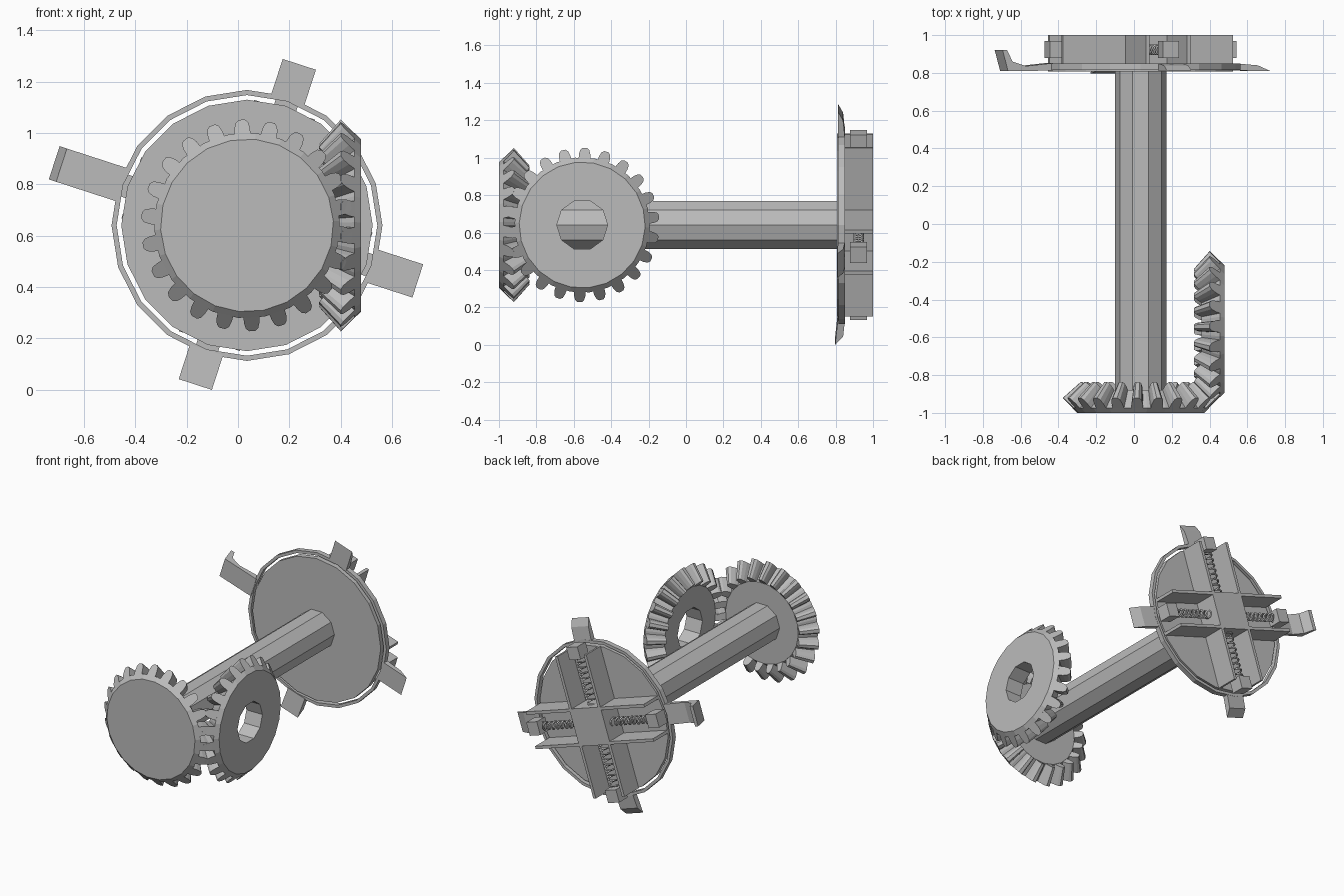
import bpy, bmesh
from math import sin, cos, pi, radians
from mathutils import Matrix, Vector

if "Cube" in bpy.data.objects:
    bpy.data.objects.remove(bpy.data.objects["Cube"])

grey = bpy.data.materials.new("machined_grey")
grey.use_nodes = True
grey.diffuse_color = (0.5, 0.5, 0.5, 1)
grey.node_tree.nodes["Principled BSDF"].inputs["Base Color"].default_value = (0.5, 0.5, 0.5, 1)

CX, CZ = 0.035, 0.64        # shaft axis
GEAR_Y = -0.555             # axis of the side gear
APEX = 0.445                # height of the shared bevel cone tip above a gear's back
TEETH = 22

# Local frames: x and y span the wheel plane, z runs along the axle
along_shaft = Matrix(((1, 0, 0, CX), (0, 0, 1, 0), (0, 1, 0, CZ), (0, 0, 0, 1)))
front_frame = Matrix.Translation((0, -1, 0)) @ along_shaft
side_frame = Matrix(((0, 0, -1, 0.48), (1, 0, 0, GEAR_Y), (0, 1, 0, CZ), (0, 0, 0, 1)))


def finish(name, bm, matrix):
    bm.transform(matrix)
    bmesh.ops.recalc_face_normals(bm, faces=bm.faces)
    mesh = bpy.data.meshes.new(name)
    bm.to_mesh(mesh)
    bm.free()
    mesh.materials.append(grey)
    obj = bpy.data.objects.new(name, mesh)
    bpy.context.collection.objects.link(obj)
    return obj


def loft(bm, sections, closed=False):
    """Skin between equal loops; cap the two ends unless closed."""
    rings = [[bm.verts.new(p) for p in s] for s in sections]
    n = len(rings[0])
    pairs = list(zip(rings, rings[1:] + rings[:1])) if closed else list(zip(rings, rings[1:]))
    for a, b in pairs:
        for i in range(n):
            j = (i + 1) % n
            bm.faces.new((a[i], a[j], b[j], b[i]))
    if not closed:
        bm.faces.new(rings[0])
        bm.faces.new(rings[-1])


def circle(r, h, sides, turn=0):
    return [(r * cos(turn + 2 * pi * i / sides), r * sin(turn + 2 * pi * i / sides), h)
            for i in range(sides)]


def turned(name, profile, sides, matrix, turn=0, closed=False):
    bm = bmesh.new()
    loft(bm, [circle(r, h, sides, turn) for r, h in profile], closed)
    return finish(name, bm, matrix)


def box(name, lo, hi, matrix):
    bm = bmesh.new()
    loft(bm, [[(x, y, z) for x, y in ((lo[0], lo[1]), (hi[0], lo[1]), (hi[0], hi[1]), (lo[0], hi[1]))]
              for z in (lo[2], hi[2])])
    return finish(name, bm, matrix)


def gear(name, matrix, phase):
    """Bevel gear: coned plate plus tapered teeth aimed at the cone tip."""
    apex = Vector((0, 0, APEX))
    bm = bmesh.new()
    loft(bm, [circle(r, h, TEETH, phase + pi / TEETH) for r, h in
              ((0.337, 0), (0.362, 0.025), (0.278, 0.122))])
    half = ((0.032, -0.02), (0.03, 0.03), (0.024, 0.06), (0.012, 0.075))
    outline = [(w, h) for w, h in half] + [(-w, h) for w, h in reversed(half)]
    for i in range(TEETH):
        spin = Matrix.Rotation(phase + 2 * pi * i / TEETH, 4, 'Z')
        outer = [Vector((0.36 + 0.7 * h, w, 0.027 + 0.7 * h)) for w, h in outline]
        inner = [apex + (p - apex) * 0.77 for p in outer]
        loft(bm, [[spin @ p for p in outer], [spin @ p for p in inner]])
    return finish(name, bm, matrix)


# Shaft and the two meshing gears
turned("shaft", ((0.136, -1), (0.136, 0.83)), 10, along_shaft)
gear("front_gear", front_frame, radians(92.8))
side_gear = gear("side_gear", side_frame, radians(88))

# Bore through the side gear
cutter = turned("bore_cutter", ((0.136, -0.1), (0.136, 0.3)), 10, side_frame)
cutter.hide_render = True
cut = side_gear.modifiers.new("bore", 'BOOLEAN')
cut.object = cutter
cut.solver = 'EXACT'
cut.use_self = True
bpy.context.view_layer.objects.active = side_gear
bpy.ops.object.modifier_apply(modifier="bore")
bpy.data.objects.remove(cutter)

# Back wheel: disc, hub block and outer ring
tilt = radians(-18)
wheel = along_shaft @ Matrix.Rotation(tilt, 4, 'Z')
turned("wheel_disc", ((0.49, 0.808), (0.49, 0.845)), 20, wheel)
box("hub_block", (-0.125, -0.125, 0.84), (0.125, 0.125, 1.0), wheel)
turned("outer_ring", ((0.508, 0.815), (0.528, 0.815), (0.528, 0.85), (0.508, 0.85)),
       20, wheel, closed=True)

# Claw side profiles: radius and depth
short_claw = lambda tip, y: ((0.51, 0.812), (tip, y), (0.5 * tip + 0.28, 0.84), (0.51, 0.85))
long_claw = ((0.51, 0.812), (0.76, 0.81), (0.79, 0.92), (0.765, 0.92),
             (0.735, 0.86), (0.66, 0.836), (0.51, 0.852))
claws = {"left": short_claw(0.70, 0.81), "top": short_claw(0.66, 0.812),
         "right": long_claw, "bottom": short_claw(0.652, 0.797)}

# Four spring-loaded channels, each with walls, slider, spring and claw
for k, (side, profile) in enumerate(claws.items()):
    arm = wheel @ Matrix.Rotation(k * pi / 2, 4, 'Z')
    for s, edge in ((1, "upper"), (-1, "lower")):
        a, b = sorted((s * 0.105, s * 0.125))
        box(f"{side}_{edge}_channel_wall", (0.11, a, 0.84), (0.474, b, 1.0), arm)
    box(f"{side}_slider", (0.435, -0.045, 0.878), (0.52, 0.045, 0.968), arm)

    bm = bmesh.new()
    loft(bm, [[(r, w, h) for r, h in profile] for w in (-0.068, 0.068)])
    finish(f"{side}_claw", bm, arm)

    # Spring as a bevelled helix
    curve = bpy.data.curves.new(f"{side}_spring", 'CURVE')
    curve.dimensions = '3D'
    curve.bevel_depth = 0.006
    curve.bevel_resolution = 1
    turns, steps = 9, 10
    path = curve.splines.new('POLY')
    path.points.add(turns * steps)
    for i, p in enumerate(path.points):
        t = 2 * pi * i / steps
        spot = arm @ Vector((0.12 + 0.32 * i / (turns * steps), 0.024 * cos(t), 0.923 + 0.024 * sin(t)))
        p.co = (*spot, 1)
    curve.materials.append(grey)
    bpy.context.collection.objects.link(bpy.data.objects.new(f"{side}_spring", curve))
